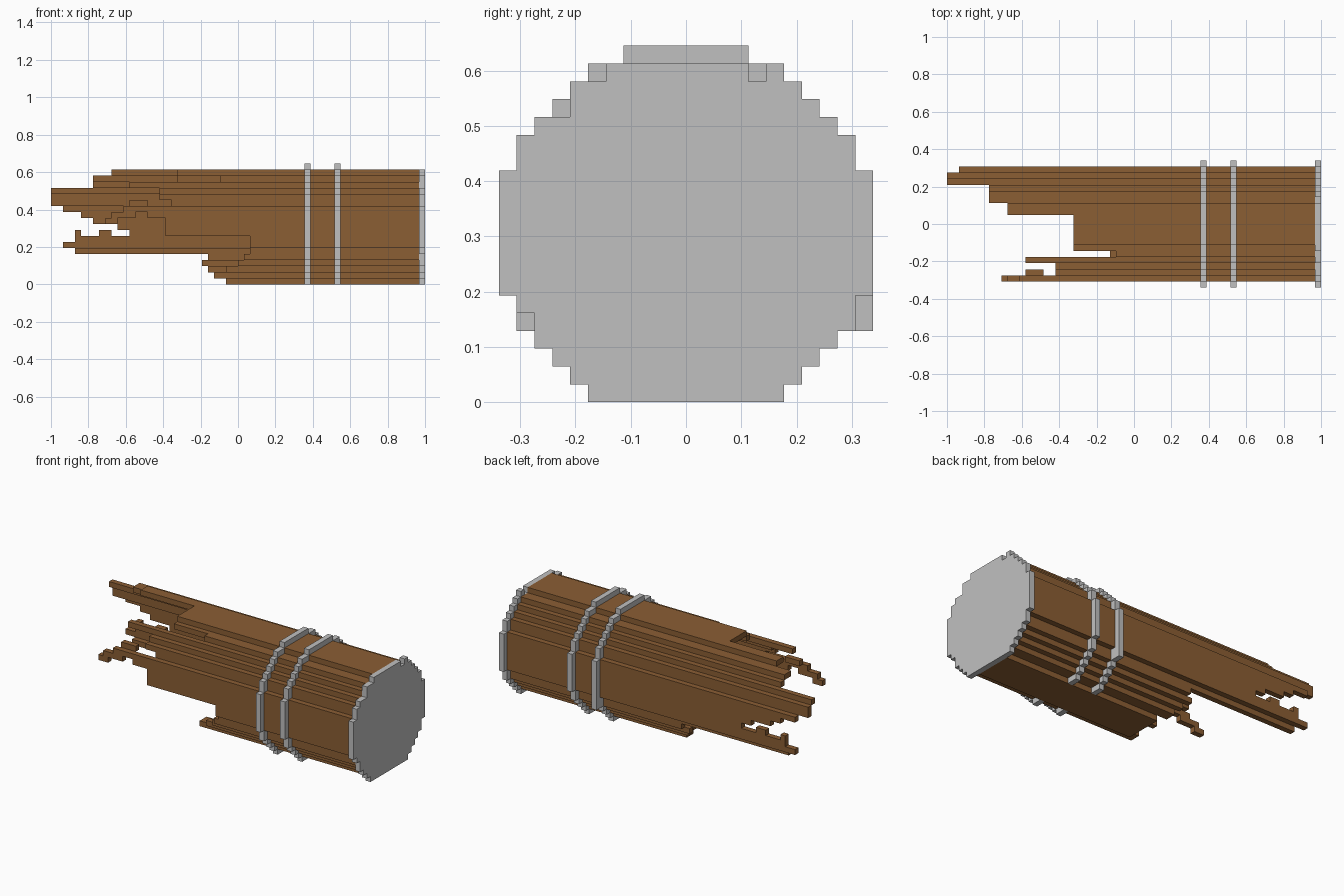
import bpy, bmesh
from mathutils import Matrix, Vector

if "Cube" in bpy.data.objects:
    bpy.data.objects.remove(bpy.data.objects["Cube"], do_unlink=True)

U = 2 / 62          # one block


def material(name, rgb):
    m = bpy.data.materials.new(name)
    m.use_nodes = True
    m.diffuse_color = (*rgb, 1)
    m.node_tree.nodes["Principled BSDF"].inputs["Base Color"].default_value = (*rgb, 1)
    return m


wood = material("brown wood", (0.258, 0.112, 0.034))
metal = material("light grey metal", (0.527, 0.527, 0.527))


def build(name, boxes, mat):
    """Each box: first and last cell in y, first and last row in z, start and end in x."""
    bm = bmesh.new()
    for y0, y1, z0, z1, x0, x1 in boxes:
        lo = Vector((x0, y0 - 0.5, z0)) * U
        hi = Vector((x1, y1 + 0.5, z1 + 1)) * U
        bmesh.ops.create_cube(bm, size=1, matrix=Matrix.Translation((lo + hi) / 2)
                              @ Matrix.Diagonal((*(hi - lo), 1)))
    mesh = bpy.data.meshes.new(name)
    bm.to_mesh(mesh)
    bm.free()
    mesh.materials.append(mat)
    ob = bpy.data.objects.new(name, mesh)
    bpy.context.collection.objects.link(ob)
    return ob


END = 30


def staves(name, rows):
    """Staves running from a broken start to the lid."""
    build(name, [(*r, END) for r in rows], wood)


# Upper staves: y cells, z rows, broken start
staves("top_staves", [(-3, 1, 18, 18, -10), (2, 3, 18, 18, -21), (4, 5, 17, 17, -24),
                      (-4, -4, 17, 17, -10), (-5, -5, 17, 17, -3)])
staves("back_upper_staves", [(6, 6, 16, 16, -24), (7, 7, 15, 15, -31), (8, 8, 13, 14, -31)])
staves("front_upper_staves", [(-6, -6, 16, 16, -18), (-7, -7, 15, 15, -13),
                              (-8, -8, 14, 14, -13), (-8, -8, 13, 13, -11)])

# Side walls, one strip per row with its own jagged end
staves("back_wall", [(9, 9, z, z, x) for z, x in
                     ((12, -29), (11, -26), (10, -24), (9, -20), (8, -18), (7, -27), (6, -29))])
staves("front_wall", [(-9, -9, z0, z1, x) for z0, z1, x in
                      ((12, 12, -19), (11, 11, -15), (8, 10, -12), (6, 7, 2))])

# Lower staves
staves("back_lower_staves", [(8, 8, 5, 5, -27), (8, 8, 4, 4, -5), (7, 7, 3, 3, -6), (6, 6, 2, 2, -5)])
staves("front_lower_staves", [(-8, -8, 5, 5, 2), (-8, -8, 4, 4, 1), (-7, -7, 3, 3, 0), (-6, -6, 2, 2, -2)])
staves("bottom_staves", [(4, 5, 1, 1, -4), (-5, -4, 1, 1, -4), (-3, 3, 0, 0, -2)])

# Splinters standing off the broken edges
build("splinters", [(9, 9, 8, 8, -27, -26), (9, 9, 8, 8, -23, -21),
                    (-9, -9, 11, 11, -21, -17), (-9, -9, 10, 10, -22, -20),
                    (-8, -8, 13, 13, -18, -15)], wood)

# Metal hoops, open underneath: near and far y cell, first and last row
HOOP = [(4, 5, 18, 18), (6, 6, 17, 17), (7, 7, 16, 16), (8, 8, 15, 15), (9, 9, 13, 14),
        (10, 10, 6, 12), (9, 9, 4, 5), (8, 8, 3, 3), (7, 7, 2, 2), (6, 6, 1, 1), (4, 5, 0, 0)]
for name, x in (("inner_hoop", 11), ("outer_hoop", 16)):
    boxes = [(-3, 3, 19, 19, x, x + 1)]
    for a, b, z0, z1 in HOOP:
        boxes += [(a, b, z0, z1, x, x + 1), (-b, -a, z0, z1, x, x + 1)]
    if x == 11:
        boxes.append((10, 10, 4, 5, x, x + 1))
    build(name, boxes, metal)

# Lid with a few chipped corners: left and right y cell, first and last row
LID = [(-4, 3, 18, 18), (5, 5, 18, 18), (-6, 6, 17, 17), (-6, 7, 16, 16), (-8, 8, 15, 15),
       (-9, 9, 13, 14), (-10, 10, 6, 12), (-9, 9, 5, 5), (-8, 9, 4, 4), (-8, 8, 3, 3),
       (-7, 7, 2, 2), (-6, 6, 1, 1), (-5, 5, 0, 0)]
build("lid", [(*r, END, END + 1) for r in LID], metal)
